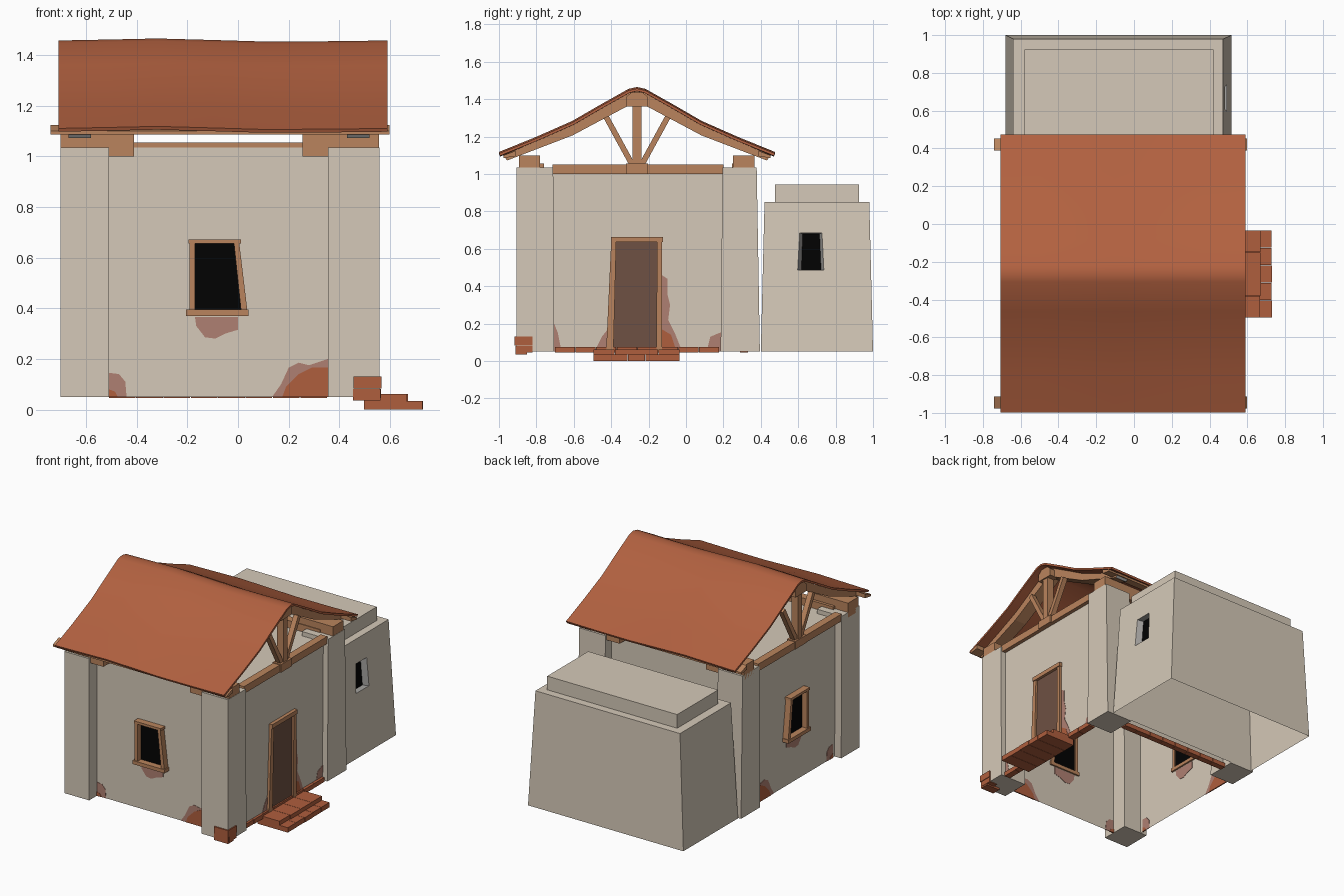
import bpy, bmesh, math, random
from mathutils import Vector

if "Cube" in bpy.data.objects:
    bpy.data.objects.remove(bpy.data.objects["Cube"])

random.seed(4)


def material(name, r, g, b):
    m = bpy.data.materials.new(name)
    lin = [(c / 255 / 12.92 if c < 11 else ((c / 255 + 0.055) / 1.055) ** 2.4) for c in (r, g, b)]
    m.diffuse_color = (*lin, 1)
    m.use_nodes = True
    m.node_tree.nodes["Principled BSDF"].inputs["Base Color"].default_value = m.diffuse_color
    return m


PLASTER = material("plaster", 213, 201, 184)
TILE = material("roof clay", 178, 97, 64)
BRICK = material("brick", 175, 94, 61)
WOOD = material("timber", 186, 132, 93)
DOOR = material("dark door wood", 111, 81, 67)
BLACK = material("black opening", 2, 2, 2)
STAIN = material("worn plaster", 175, 128, 114)
GREY = material("grey reveal", 165, 163, 160)


def build(name, verts, faces, *mats, recalc=True):
    me = bpy.data.meshes.new(name)
    me.from_pydata(verts, [], faces)
    if recalc:
        bm = bmesh.new()
        bm.from_mesh(me)
        bmesh.ops.recalc_face_normals(bm, faces=bm.faces)
        bm.to_mesh(me)
        bm.free()
    for m in mats:
        me.materials.append(m)
    ob = bpy.data.objects.new(name, me)
    bpy.context.collection.objects.link(ob)
    return ob


def prism(name, pts, axis, lo, hi, *mats):
    """Extrude an outline of (u, z) along x (u = y) or along y (u = x)."""
    n = len(pts)
    vs = [(t, u, z) if axis == 'x' else (u, t, z) for t in (lo, hi) for u, z in pts]
    fs = [tuple(range(n)), tuple(range(n, 2 * n))]
    fs += [(i, (i + 1) % n, (i + 1) % n + n, i + n) for i in range(n)]
    return build(name, vs, fs, *mats)


def box(name, x0, x1, y0, y1, z0, z1, mat):
    return prism(name, [(x0, z0), (x1, z0), (x1, z1), (x0, z1)], 'y', y0, y1, mat)


def bar(name, p, q, w, axis, lo, hi, mat):
    p, q = Vector(p), Vector(q)
    d = (q - p).normalized() * w / 2
    s = Vector((-d.y, d.x))
    prism(name, [p + s, p - s, q - s, q + s], axis, lo, hi, mat)


# wall planes (no floor) between the corner pillars, and the ceiling under the truss
XL, XR, YF, YB = -0.65, 0.52, -0.82, 0.31
for name, pts in {
    "front_wall": [(-0.55, YF, 0.05), (0.4, YF, 0.05), (0.4, YF, 1.035), (-0.55, YF, 1.035)],
    "right_wall": [(XR, -0.75, 0.05), (XR, 0.23, 0.05), (XR, 0.23, 1.0), (XR, -0.75, 1.0)],
    "back_wall": [(0.4, YB, 0.05), (-0.55, YB, 0.05), (-0.55, YB, 1.035), (0.4, YB, 1.035)],
    "left_wall": [(XL, 0.23, 0.05), (XL, -0.75, 0.05), (XL, -0.75, 1.0), (XL, 0.23, 1.0)],
    "ceiling": [(XL, YF, 1.005), (XR, YF, 1.005), (XR, YB, 1.005), (XL, YB, 1.005)],
}.items():
    build(name, pts, [(0, 1, 2, 3)], PLASTER, recalc=False)

# corner pillars and the short timber pads on top
for sx, x0, x1 in (("left", -0.70, -0.51), ("right", 0.355, 0.558)):
    px0, px1 = (-0.70, -0.41) if sx == "left" else (0.255, 0.556)
    prism(sx + "_front_pillar", [(-0.907, 0.05), (-0.705, 0.05), (-0.71, 1.035), (-0.907, 1.035)],
          'x', x0, x1, PLASTER)
    prism(sx + "_back_pillar", [(0.185, 0.05), (0.395, 0.05), (0.378, 1.035), (0.195, 1.035)],
          'x', x0, x1, PLASTER)
    box(sx + "_front_pad", px0, px1, -0.893, -0.78, 1.0, 1.1, WOOD)
    box(sx + "_back_pad", px0, px1, 0.25, 0.365, 1.0, 1.1, WOOD)

# wall plates and eave purlins running along x, tucked under the roof slope
box("front_plate", -0.6, 0.46, -0.815, -0.76, 1.0, 1.055, WOOD)
box("back_plate", -0.6, 0.46, 0.245, 0.3, 1.0, 1.055, WOOD)
RY = -0.262
for nm, s in (("front", -1), ("back", 1)):
    prism(nm + "_purlin", [(RY + s * d, z) for d, z in
          ((0.715, 1.085), (0.65, 1.095), (0.65, 1.124), (0.715, 1.099))], 'x', -0.74, 0.598, WOOD)

# sagging roof sheet
half = [(0.737, 1.11), (0.54, 1.19), (0.345, 1.276), (0.2, 1.36), (0.045, 1.447)]
prof = [(RY - d, z) for d, z in half] + [(RY, 1.457)] + [(RY + d, z) for d, z in reversed(half)]
stations = [(-0.708, 0), (-0.5, 0.004), (-0.32, 0.008), (-0.1, 0.002), (0.1, -0.004), (0.35, -0.003), (0.59, 0)]
n = len(prof)
rv = [(x, y, z + dz) for x, dz in stations for y, z in prof]
rf = [(i * n + j, (i + 1) * n + j, (i + 1) * n + j + 1, i * n + j + 1)
      for i in range(len(stations) - 1) for j in range(n - 1)]
roof = build("roof", rv, rf, TILE, recalc=False)
sol = roof.modifiers.new("thickness", 'SOLIDIFY')
sol.thickness, sol.offset = 0.014, -1
bpy.context.view_layer.objects.active = roof
roof.select_set(True)
bpy.ops.object.modifier_apply(modifier=sol.name)
bpy.ops.object.shade_smooth_by_angle(angle=math.radians(35))

# open timber truss in each gable
for side, a, b, ra, rb in (("right", 0.495, 0.552, 0.43, 0.52), ("left", -0.697, -0.64, -0.67, -0.58)):
    mid = (a + b) / 2
    for nm, s in (("front", -1), ("back", 1)):
        pts = [(0, 1.442), (0.045, 1.432), (0.345, 1.26), (0.715, 1.1), (0.695, 1.072), (0.345, 1.206), (0, 1.39)]
        raf = prism(f"{side}_{nm}_rafter", [(RY + s * d, z) for d, z in pts], 'x', ra, rb, WOOD, GREY)
        raf.data.polygons[5].material_index = 1  # weathered end grain
        bar(f"{side}_{nm}_brace", (RY + s * 0.02, 1.04), (RY + s * 0.165, 1.305), 0.03,
            'x', mid - 0.018, mid + 0.018, WOOD)
    box(side + "_tie_beam", a, b - 0.005, -0.715, 0.2, 1.0, 1.05, WOOD)
    box(side + "_king_post", mid - 0.025, mid + 0.025, RY - 0.023, RY + 0.023, 1.03, 1.4, WOOD)
    box(side + "_post_foot", a - 0.004, b + 0.005, RY - 0.06, RY + 0.06, 1.0, 1.055, WOOD)
    prism(side + "_apex_block", [(RY - 0.06, 1.36), (RY + 0.06, 1.36), (RY + 0.06, 1.41),
          (RY + 0.03, 1.436), (RY - 0.03, 1.436), (RY - 0.06, 1.41)], 'x', a - 0.004, b + 0.005, WOOD)


# windows and worn patches shared by the front and left walls
patches = [
    (STAIN, [(-.17, .365), (0, .365), (0, .315), (-.05, .30), (-.09, .28), (-.13, .285), (-.165, .33)]),
    (STAIN, [(-.51, .05), (-.51, .145), (-.47, .14), (-.445, .11), (-.44, .05)]),
    (BRICK, [(-.51, .05), (-.51, .08), (-.485, .07), (-.475, .05)]),
    (STAIN, [(.135, .05), (.17, .10), (.2, .165), (.24, .185), (.28, .175), (.355, .2), (.355, .05)]),
    (BRICK, [(.175, .05), (.19, .09), (.24, .14), (.29, .165), (.355, .165), (.355, .05)])]


def window_wall(side, axis, w, shift):
    def S(pts):
        return [(u + shift, z) for u, z in pts]
    for i, (m, pts) in enumerate(patches):
        t = 0.002 if m is STAIN else 0.004
        prism(f"{side}_patch_{i}", S(pts), axis, w - t, w + t, m)
    lo, hi = w - 0.042, w + 0.012
    prism(side + "_window_dark", S([(-.18, .385), (.03, .385), (0, .66), (-.18, .66)]), axis, w - .004, w + .004, BLACK)
    prism(side + "_window_sill", S([(-.205, .37), (.042, .37), (.042, .395), (-.205, .395)]), axis, lo - .006, hi, WOOD)
    prism(side + "_window_lintel", S([(-.195, .655), (.012, .655), (.012, .672), (-.195, .672)]), axis, lo - .004, hi, WOOD)
    prism(side + "_window_jamb_a", S([(-.192, .39), (-.17, .39), (-.17, .657), (-.192, .657)]), axis, lo, hi, WOOD)
    prism(side + "_window_jamb_b", S([(.012, .39), (.037, .39), (.005, .657), (-.016, .657)]), axis, lo, hi, WOOD)


window_wall("front", 'y', YF, 0)
window_wall("left", 'x', XL, -0.172)

# door with leaning frame
box("door", XR - 0.004, XR + 0.004, -0.40, -0.14, 0.05, 0.64, DOOR)
prism("door_jamb_front", [(-.427, .05), (-.388, .05), (-.373, .64), (-.40, .64)], 'x', XR - .02, XR + .018, WOOD)
prism("door_jamb_back", [(-.158, .05), (-.127, .05), (-.127, .64), (-.155, .64)], 'x', XR - .02, XR + .018, WOOD)
box("door_lintel", XR - 0.02, XR + 0.024, -0.40, -0.123, 0.635, 0.664, WOOD)

# worn patches on the door wall
for i, (m, pts) in enumerate([
    (STAIN, [(-.705, .05), (-.705, .2), (-.685, .15), (-.665, .05)]),
    (STAIN, [(-.49, .05), (-.45, .13), (-.41, .18), (-.41, .05)]),
    (STAIN, [(-.13, .46), (-.10, .44), (-.10, .36), (-.085, .3), (-.095, .22), (-.06, .15), (-.02, .05), (-.13, .05)]),
    (BRICK, [(-.13, .05), (-.13, .17), (-.08, .14), (-.05, .05)]),
    (STAIN, [(.11, .05), (.13, .13), (.19, .155), (.19, .05)])]):
    t = 0.002 if m is STAIN else 0.004
    prism(f"right_patch_{i}", pts, 'x', XR - t, XR + t, m)

# brick steps, base courses and loose corner bricks
for row, (x1, z0, z1, cnt) in enumerate([(0.732, 0.0, 0.034, 5), (0.667, 0.034, 0.062, 4)]):
    w = 0.463 / cnt
    for i in range(cnt):
        y = -0.495 + i * w
        box(f"step_{row}_brick_{i}", 0.497, x1 + random.uniform(-0.005, 0.005), y, y + w - 0.002, z0, z1, BRICK)
for i in range(8):
    y = -0.7 + i * 0.11
    box(f"right_course_{i}", 0.49, 0.537 + random.uniform(-.004, .004), y, y + 0.107, 0.045, 0.076, BRICK)
    x = -0.51 + i * 0.108
    box(f"back_course_{i}", x, x + 0.105, 0.29, 0.332, 0.045, 0.076, BRICK)
box("corner_brick_low", 0.455, 0.562, -0.912, -0.85, 0.035, 0.081, BRICK)
box("corner_brick_side", 0.50, 0.564, -0.90, -0.82, 0.045, 0.081, BRICK)
box("corner_brick_top", 0.457, 0.566, -0.916, -0.82, 0.083, 0.13, BRICK)


# tapered annex, open below, with a recessed window in its right side
def P(y, z, depth=0.0):
    return (0.515 - (z - 0.05) / 0.8 * 0.043 - depth, y, z)


outer = [P(.40, .05), P(1.0, .05), P(.98, .85), P(.42, .85)]
hole = [(.597, .487), (.737, .487), (.727, .685), (.608, .685)]
inner = [(.617, .487), (.722, .487), (.714, .68), (.624, .68)]
verts = outer + [P(*h) for h in hole] + [P(y, z, .04) for y, z in inner]
verts += [(-.68, .40, .05), (-.68, 1.0, .05), (-.64, .98, .85), (-.64, .42, .85)]
ring = [(i, (i + 1) % 4, (i + 1) % 4 + 4, i + 4) for i in range(4)]
faces = ring + [tuple(k + 4 for k in f) for f in ring] + [(8, 9, 10, 11)]
faces += [(12, 15, 14, 13), (0, 3, 15, 12), (1, 13, 14, 2), (2, 14, 15, 3)]
annex = build("annex", verts, faces, PLASTER, GREY, BLACK)
for i, p in enumerate(annex.data.polygons):
    p.material_index = 1 if 4 <= i < 8 else 2 if i == 8 else 0
box("annex_roof_slab", -0.58, 0.42, 0.475, 0.925, 0.84, 0.945, PLASTER)
